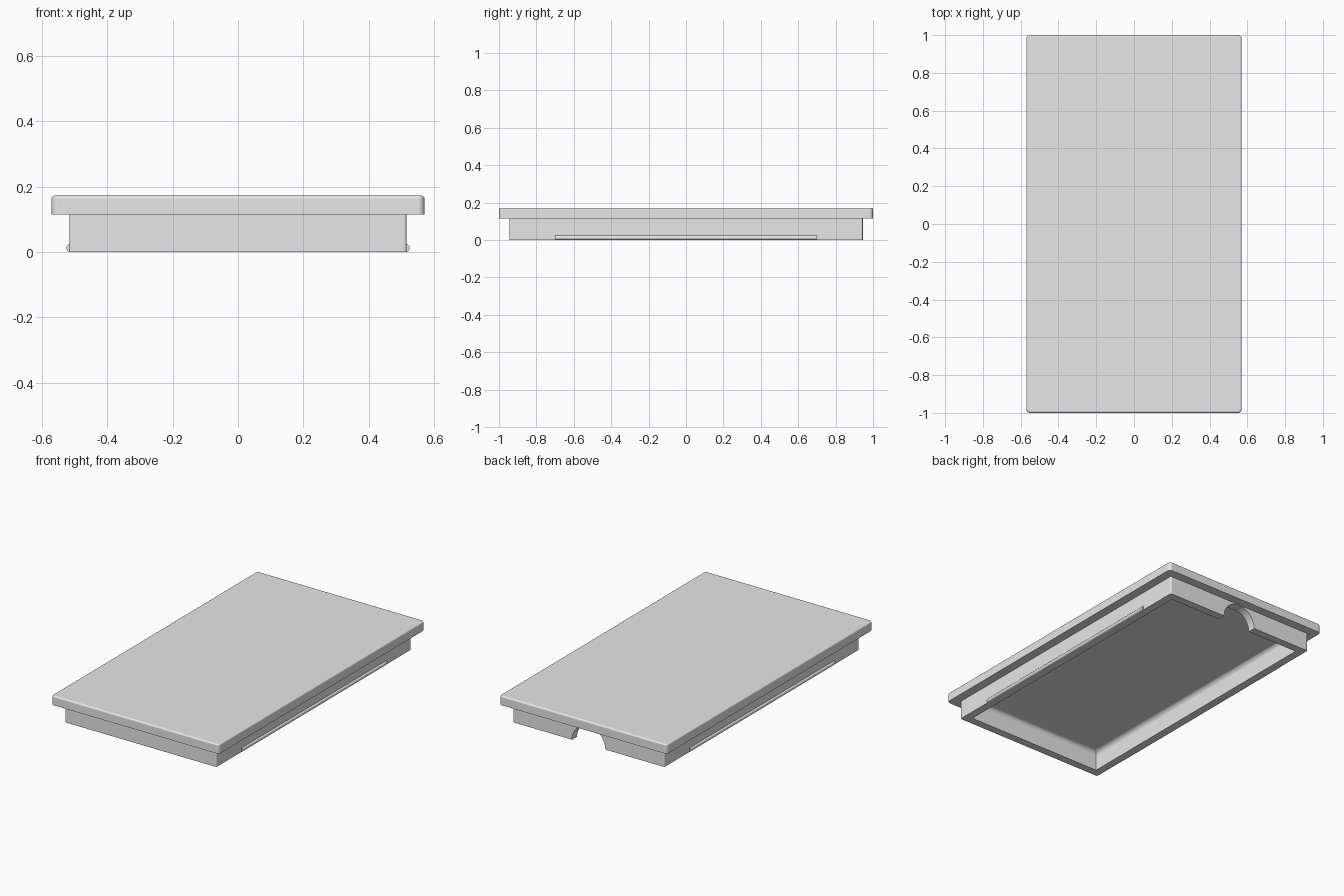
import bpy, bmesh, math
from mathutils import Matrix, Vector

if "Cube" in bpy.data.objects:
    bpy.data.objects.remove(bpy.data.objects["Cube"])

grey = bpy.data.materials.new("light grey")
grey.diffuse_color = (0.8, 0.8, 0.8, 1)
grey.use_nodes = True
grey.node_tree.nodes["Principled BSDF"].inputs["Base Color"].default_value = grey.diffuse_color


def add_object(name, bm):
    mesh = bpy.data.meshes.new(name)
    bm.to_mesh(mesh)
    bm.free()
    mesh.materials.append(grey)
    obj = bpy.data.objects.new(name, mesh)
    bpy.context.collection.objects.link(obj)
    return obj


def rounded_box(name, half_x, half_y, z0, z1, corner=0.0, top=0.0):
    """Box with rounded upright corners and a rounded top rim."""
    bm = bmesh.new()
    bmesh.ops.create_cube(bm, size=1)
    bmesh.ops.scale(bm, vec=(2 * half_x, 2 * half_y, z1 - z0), verts=bm.verts)
    bmesh.ops.translate(bm, vec=(0, 0, (z0 + z1) / 2), verts=bm.verts)
    if corner:
        upright = [e for e in bm.edges
                   if abs(e.verts[0].co.z - e.verts[1].co.z) > 1e-4]
        bmesh.ops.bevel(bm, geom=upright, offset=corner, segments=6,
                        profile=0.5, affect='EDGES')
    if top:
        rim = [e for e in bm.edges
               if all(abs(v.co.z - z1) < 1e-4 for v in e.verts)]
        bmesh.ops.bevel(bm, geom=rim, offset=top, segments=5,
                        profile=0.5, affect='EDGES')
    return add_object(name, bm)


def rod(name, radius, length, centre, sides=48):
    """Cylinder lying along y."""
    bm = bmesh.new()
    bmesh.ops.create_cone(bm, cap_ends=True, segments=sides, radius1=radius,
                          radius2=radius, depth=length)
    bmesh.ops.transform(bm, verts=bm.verts, matrix=Matrix.Translation(
        Vector(centre)) @ Matrix.Rotation(math.pi / 2, 4, 'X'))
    return add_object(name, bm)


def activate(obj):
    bpy.ops.object.select_all(action='DESELECT')
    obj.select_set(True)
    bpy.context.view_layer.objects.active = obj


def combine(target, tool, operation):
    mod = target.modifiers.new("combine", 'BOOLEAN')
    mod.operation, mod.object, mod.solver = operation, tool, 'EXACT'
    activate(target)
    bpy.ops.object.modifier_apply(modifier=mod.name)
    bpy.data.objects.remove(tool)


def smooth(obj):
    activate(obj)
    bpy.ops.object.shade_smooth_by_angle(angle=math.radians(30))
    mod = obj.modifiers.new("flat panels", 'WEIGHTED_NORMAL')
    mod.keep_sharp = True


# Overhanging top plate joined to the narrower skirt
lid = rounded_box("lid", 0.57, 1.0, 0.115, 0.172, corner=0.02, top=0.01)
skirt = rounded_box("skirt", 0.515, 0.945, 0.0, 0.14, corner=0.008)
combine(lid, skirt, 'UNION')

# Hollow underside with a filleted ceiling
cavity = rounded_box("cavity_cutter", 0.466, 0.896, -0.05, 0.12, top=0.03)
combine(lid, cavity, 'DIFFERENCE')

# Half-round cable notch through the back wall
notch = rod("notch_cutter", 0.113, 0.2, (0, 0.93, 0), sides=64)
combine(lid, notch, 'DIFFERENCE')
smooth(lid)

# Snap ridges along both long sides
for side, label in ((-1, "left"), (1, "right")):
    smooth(rod(label + "_snap_ridge", 0.0125, 1.4, (side * 0.512, 0, 0.0125), 24))
